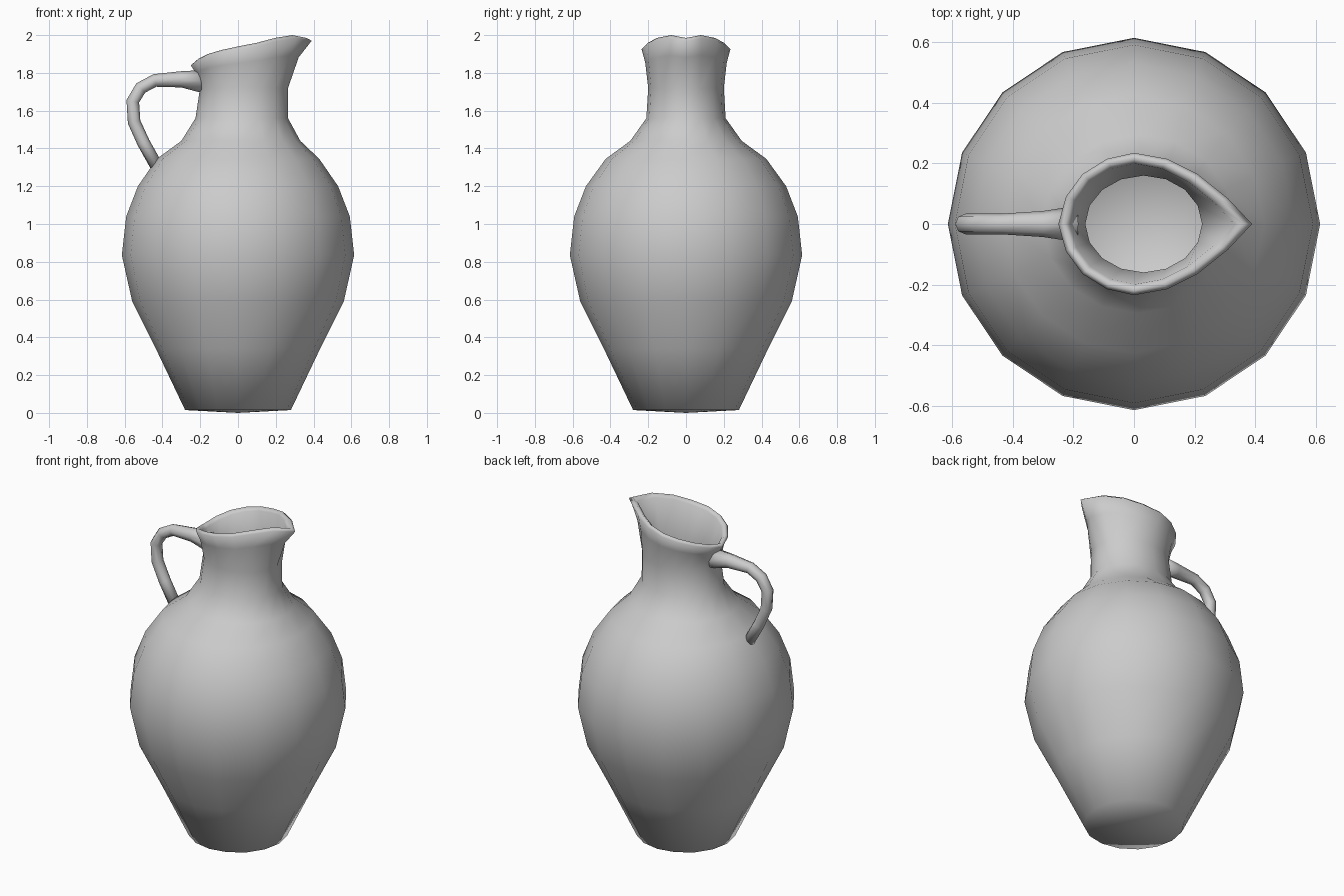
import bpy, bmesh, math
from mathutils import Vector

cube = bpy.data.objects.get("Cube")
if cube:
    bpy.data.objects.remove(cube)

SIDES = 16
WALL = 0.04

clay = bpy.data.materials.new("grey clay")
clay.use_nodes = True
clay.diffuse_color = (0.6, 0.6, 0.6, 1)
clay.node_tree.nodes["Principled BSDF"].inputs["Base Color"].default_value = (0.6, 0.6, 0.6, 1)


def loft(name, rings, start, end):
    """Skin closed rings in order and close both ends on a centre point."""
    bm = bmesh.new()
    loops = [[bm.verts.new(p) for p in ring] for ring in rings]
    n = len(loops[0])
    for a, b in zip(loops, loops[1:]):
        for i in range(n):
            j = (i + 1) % n
            bm.faces.new((a[i], a[j], b[j], b[i]))
    for loop, tip in ((loops[0], start), (loops[-1], end)):
        centre = bm.verts.new(tip)
        for i in range(n):
            bm.faces.new((loop[i], loop[(i + 1) % n], centre))
    bmesh.ops.recalc_face_normals(bm, faces=bm.faces)
    mesh = bpy.data.meshes.new(name)
    bm.to_mesh(mesh)
    bm.free()
    mesh.materials.append(clay)
    mesh.shade_smooth()
    obj = bpy.data.objects.new(name, mesh)
    bpy.context.collection.objects.link(obj)
    return obj


def oval(z, cx, rx, ry, inset=0.0):
    angles = [math.tau * i / SIDES for i in range(SIDES)]
    return [Vector((cx + (rx - inset) * math.cos(a), (ry - inset) * math.sin(a), z))
            for a in angles]


# Body and neck sections: height, centre x, half width, half depth
sections = [
    (0.015, 0, 0.28, 0.28), (0.34, 0, 0.435, 0.435), (0.59, 0, 0.56, 0.56),
    (0.835, 0, 0.615, 0.615), (1.04, 0, 0.592, 0.592), (1.2, 0, 0.53, 0.53),
    (1.345, 0, 0.43, 0.425), (1.44, 0.015, 0.315, 0.295),
    (1.56, 0.02, 0.245, 0.21), (1.72, 0.032, 0.233, 0.2),
]
outer = [oval(*s) for s in sections]
inner = [oval(*s, inset=WALL) for s in sections[1:]]
floor = oval(0.06, 0, 0.26, 0.26)

# Slanted rim with a pointed spout, half drawn and mirrored across y
half = [(0.39, 0, 1.985), (0.31, 0.085, 2.0), (0.21, 0.165, 1.985),
        (0.11, 0.215, 1.96), (0, 0.235, 1.94), (-0.09, 0.215, 1.922),
        (-0.17, 0.165, 1.9), (-0.225, 0.09, 1.875), (-0.25, 0, 1.855)]
rim = [Vector(p) for p in half]
rim += [Vector((p.x, -p.y, p.z)) for p in reversed(rim[1:-1])]


def rim_ring(scale, drop):
    return [Vector((p.x * scale, p.y * scale, p.z - drop)) for p in rim]


rim_outer = rim_ring(1.0, 0.015)
rim_top = rim_ring(0.93, 0.0)
rim_inner = rim_ring(0.85, 0.02)
flare = [Vector((*a.lerp(b, 0.45).xy, a.lerp(b, 0.65).z))
         for a, b in zip(outer[-1], rim_outer)]

loft("jug_body", outer + [flare, rim_outer, rim_top, rim_inner] + inner[::-1] + [floor],
     (0, 0, 0), (0, 0, 0.06))

# Handle: x, z and radius along the path
path = [(-0.19, 1.755, 0.06), (-0.3, 1.766, 0.043), (-0.44, 1.76, 0.034),
        (-0.515, 1.72, 0.034), (-0.557, 1.65, 0.034), (-0.55, 1.54, 0.034),
        (-0.5, 1.43, 0.034), (-0.43, 1.305, 0.034)]
points = [Vector((x, 0, z)) for x, z, r in path]
rings = []
for i, p in enumerate(points):
    along = (points[min(i + 1, len(points) - 1)] - points[max(i - 1, 0)]).normalized()
    side = Vector((0, 1, 0))
    up = along.cross(side)
    r = path[i][2]
    rings.append([p + r * (up * math.cos(a) + side * math.sin(a))
                  for a in (math.tau * k / 8 for k in range(8))])
loft("handle", rings, points[0], points[-1])
